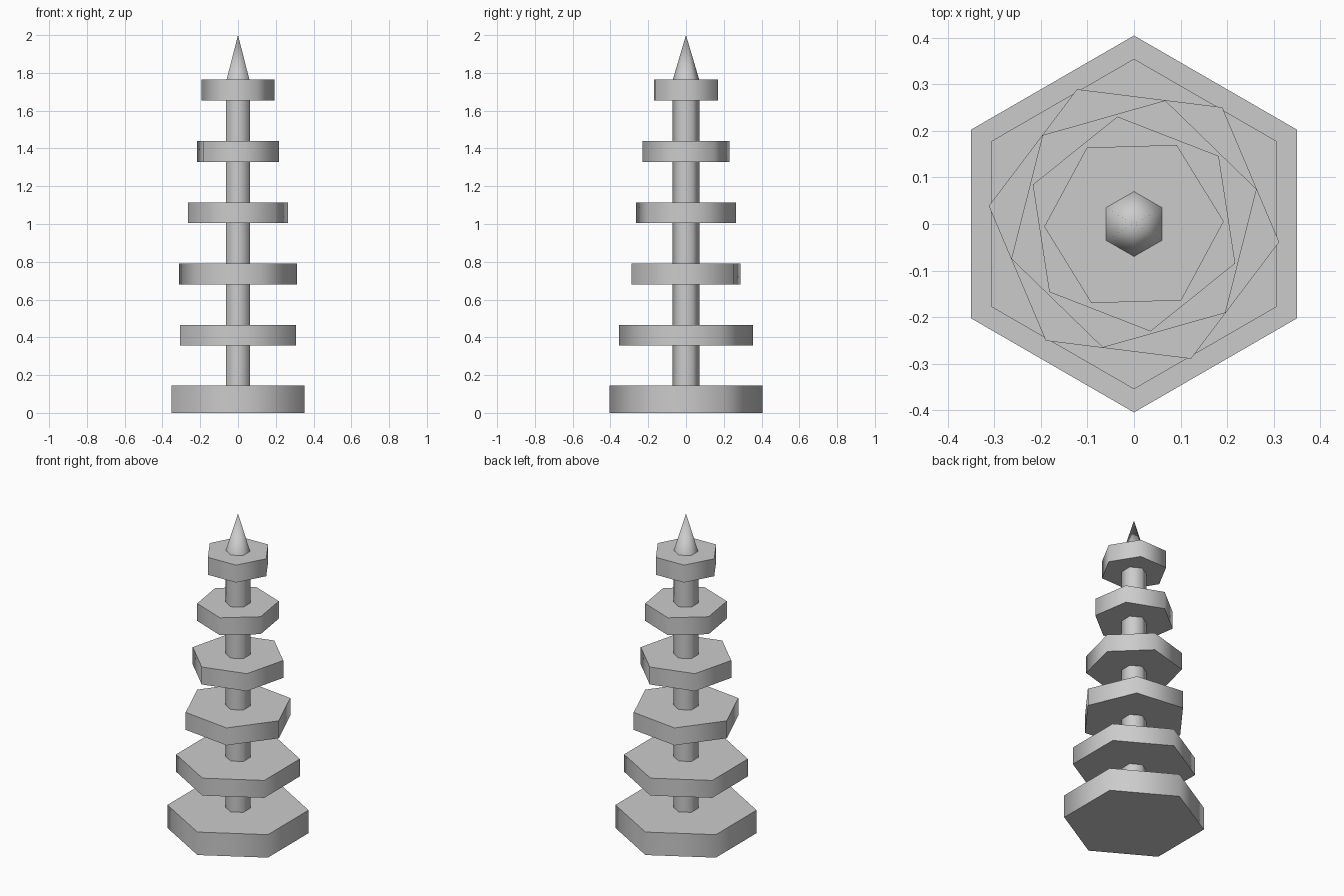
import bpy, math

if "Cube" in bpy.data.objects:
    bpy.data.objects.remove(bpy.data.objects["Cube"])


def hex_part(name, r_bottom, r_top, z0, z1, turn=0.0):
    """Six-sided prism or spike between two heights, with a corner on the y axis at turn 0."""
    bpy.ops.mesh.primitive_cone_add(vertices=6, radius1=r_bottom, radius2=r_top, depth=z1 - z0,
                                    location=(0, 0, (z0 + z1) / 2), rotation=(0, 0, turn))
    obj = bpy.context.object
    obj.name = name
    # soft side walls, crisp cap edges
    bpy.ops.object.shade_smooth_by_angle(angle=math.radians(65))
    return obj


# Base plinth
hex_part("base", 0.405, 0.405, 0.0, 0.145)

# Central shaft
hex_part("shaft", 0.0725, 0.0725, 0.10, 1.75)

# Five shrinking tiers, each turned a little further
for i in range(5):
    radius = 0.355 - 0.0405 * i
    mid = 0.411 + 0.3245 * i
    hex_part(f"tier_{i + 1}", radius, radius, mid - 0.055, mid + 0.055, 0.4 * i)

# Pointed spire
hex_part("spire", 0.0725, 0.0, 1.755, 2.0)
